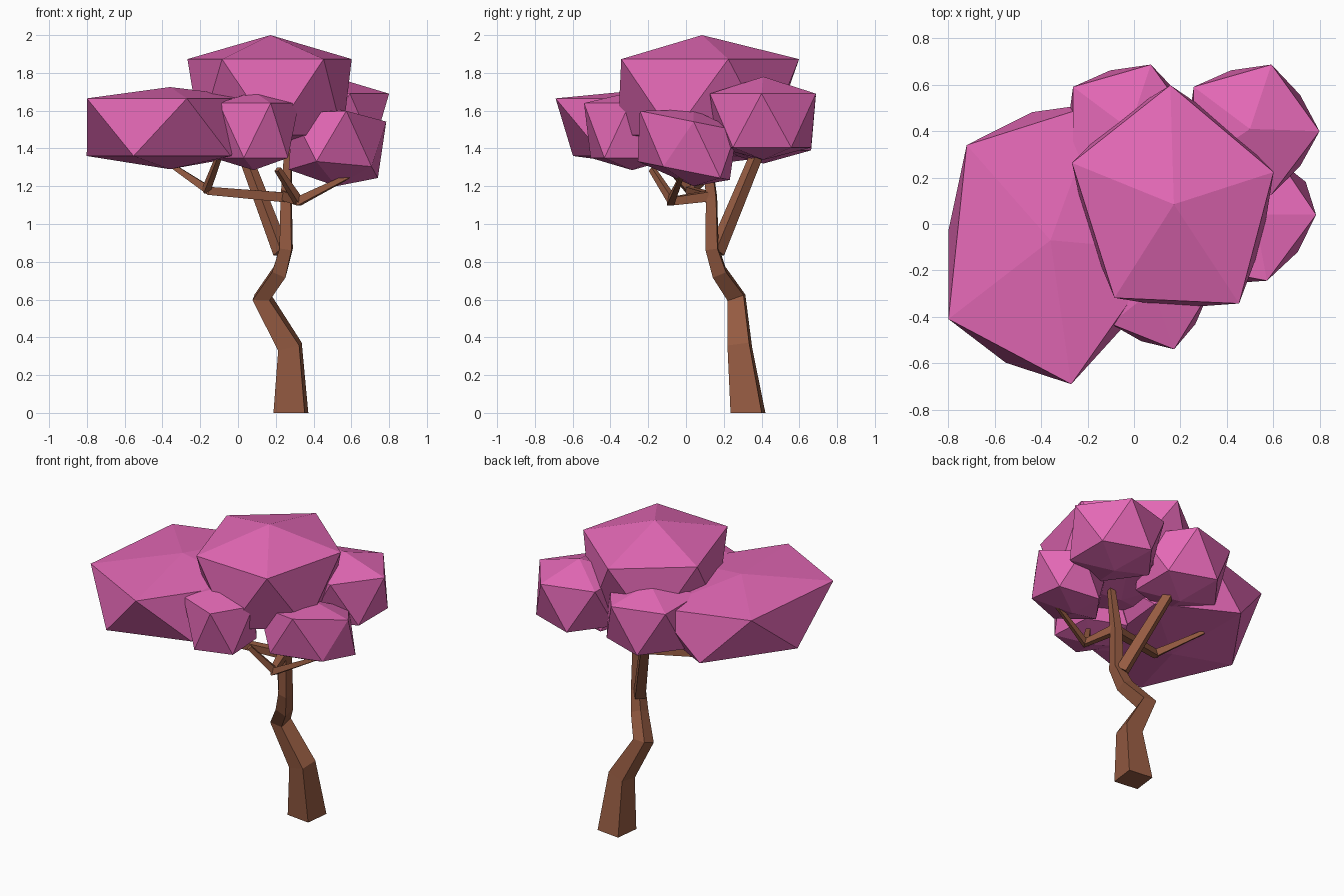
import bpy, bmesh
from math import sin, cos, pi
from mathutils import Vector

if "Cube" in bpy.data.objects:
    bpy.data.objects.remove(bpy.data.objects["Cube"])


def material(name, color):
    m = bpy.data.materials.new(name)
    m.diffuse_color = color
    m.use_nodes = True
    m.node_tree.nodes["Principled BSDF"].inputs["Base Color"].default_value = m.diffuse_color
    return m


BARK = material("bark", (0.30, 0.105, 0.054, 1))
LEAF = material("blossom", (0.78, 0.14, 0.47, 1))


def finish(name, bm, mat):
    bmesh.ops.recalc_face_normals(bm, faces=bm.faces)
    me = bpy.data.meshes.new(name)
    bm.to_mesh(me)
    bm.free()
    me.materials.append(mat)
    ob = bpy.data.objects.new(name, me)
    bpy.context.collection.objects.link(ob)
    return ob


def limb(name, path, ref=None):
    """Four-sided tapering limb; path holds (x, y, z, half width)."""
    pts = [Vector(p[:3]) for p in path]
    ref = Vector(ref) if ref else (pts[-1] - pts[0]).cross(Vector((0, 0, 1)))
    bm = bmesh.new()
    rings = []
    for i, p in enumerate(pts):
        t = Vector((0, 0, 0))
        if i > 0:
            t += (p - pts[i - 1]).normalized()
        if i < len(pts) - 1:
            t += (pts[i + 1] - p).normalized()
        if i == 0 and p.z == 0:
            t = Vector((0, 0, 1))          # flat foot on the ground
        t.normalize()
        u = (ref - t * ref.dot(t)).normalized()
        v = t.cross(u)
        w = path[i][3]
        rings.append([bm.verts.new(p + u * a * w + v * b * w)
                      for a, b in ((1, 1), (-1, 1), (-1, -1), (1, -1))])
    for r, s in zip(rings, rings[1:]):
        for k in range(4):
            j = (k + 1) % 4
            bm.faces.new((r[k], r[j], s[j], s[k]))
    bm.faces.new(rings[0])
    bm.faces.new(rings[-1])
    return finish(name, bm, BARK)


def clump(name, c, U, V, zs, low=0.89, tilt=0):
    """Stretched icosahedron: U and V span the upper five-point ring,
    zs = heights of top point, upper ring, lower ring, bottom point,
    tilt = slope of the rings along y."""
    c, U, V = Vector(c), Vector(U), Vector(V)
    bm = bmesh.new()
    offs = [U * cos(2 * pi * k / 5) + V * sin(2 * pi * k / 5) for k in range(5)]
    top = bm.verts.new((c.x, c.y - tilt * .2, zs[0]))
    bot = bm.verts.new((c.x, c.y + tilt * -.2, zs[3]))
    up = [bm.verts.new((*(c + o), zs[1] + tilt * o.y)) for o in offs]
    lo = [bm.verts.new((*(c - o * low), zs[2] - tilt * o.y * low)) for o in offs]
    for k in range(5):
        j = (k + 1) % 5
        a = lo[(k + 3) % 5]                # lower point between up[k] and up[j]
        b = lo[(k + 4) % 5]
        bm.faces.new((top, up[k], up[j]))
        bm.faces.new((up[k], a, up[j]))
        bm.faces.new((up[j], a, b))
        bm.faces.new((bot, b, a))
    return finish(name, bm, LEAF)


# trunk
limb("trunk", [(.28, .328, 0, .083), (.275, .285, .35, .058), (.127, .267, .61, .045),
               (.22, .175, .745, .038), (.255, .138, .87, .032), (.255, .135, 1.14, .027),
               (.27, .10, 1.48, .016)], (1, -.12, 0))

# branches
limb("left_branch", [(.26, .13, 1.14, .026), (-.15, .02, 1.175, .022), (-.38, .20, 1.33, .011)])
limb("left_twig", [(-.17, .02, 1.175, .018), (-.10, -.14, 1.36, .013)])
limb("right_branch", [(.25, .13, 1.15, .026), (.32, -.08, 1.12, .022), (.60, -.02, 1.26, .011)])
limb("front_twig", [(.32, -.07, 1.12, .02), (.21, -.18, 1.29, .014)])
limb("back_branch", [(.23, .16, .85, .032), (.03, .38, 1.38, .025)])

# blossom clumps
clump("top_clump", (.172, .085), (.43, .139), (-.156, .495), (2.0, 1.873, 1.47, 1.40), .87)
clump("left_clump", (-.36, -.07), (-.44, -.34), (.237, -.542), (1.725, 1.665, 1.36, 1.29))
clump("front_clump", (.083, -.285), (.09, -.255), (.223, .07), (1.70, 1.64, 1.35, 1.285))
clump("right_clump", (.52, .0), (.265, .04), (.03, .27), (1.605, 1.55, 1.28, 1.2), .95, -.2)
# the two rear clumps share one shape
REAR = (.30, -.01), (0, .295)
clump("back_right_clump", (.50, .41), *REAR, (1.78, 1.69, 1.405, 1.34))
clump("back_left_clump", (-.02, .41), *REAR, (1.755, 1.68, 1.39, 1.32))
